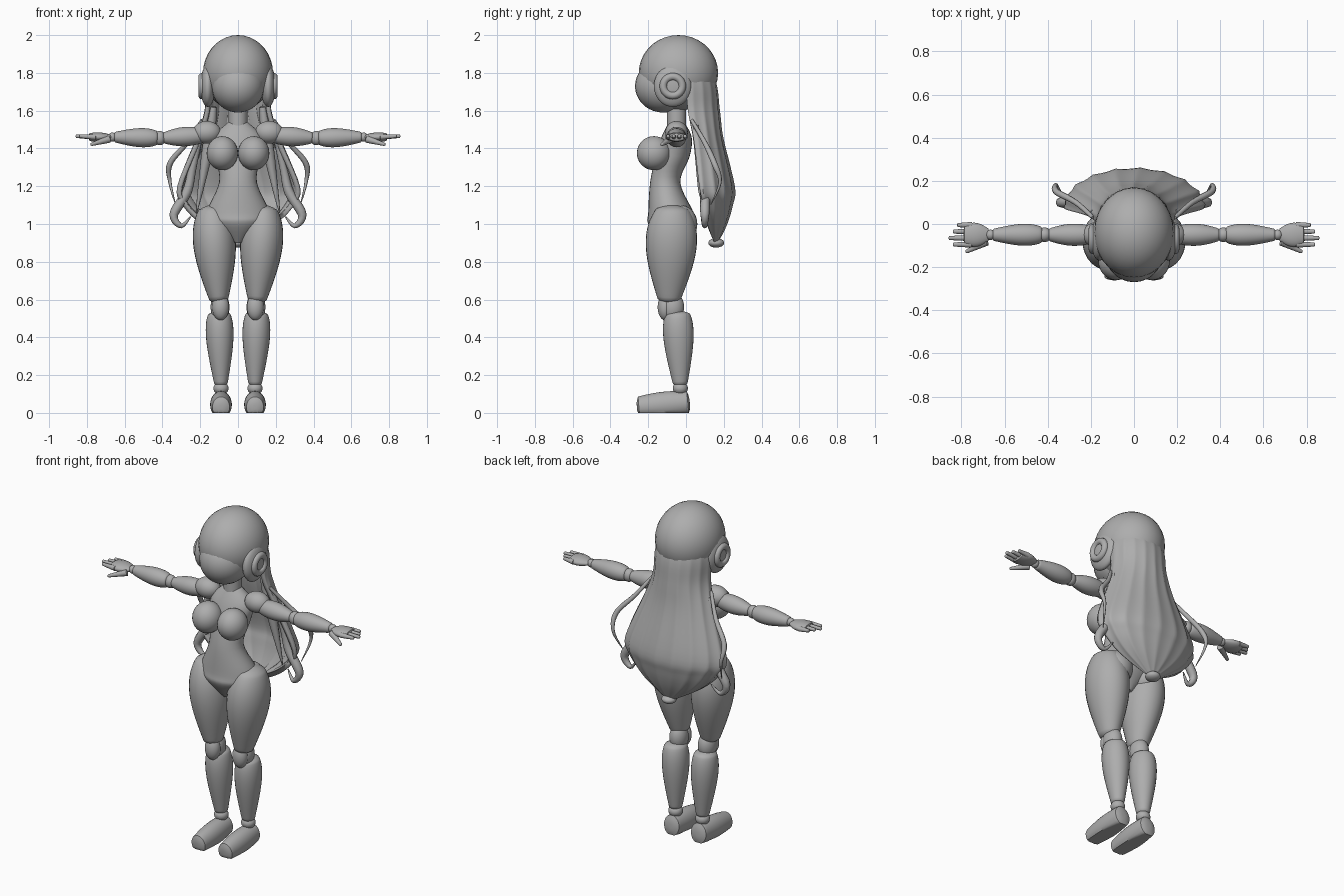
import bpy, bmesh, math
from mathutils import Vector

if "Cube" in bpy.data.objects:
    bpy.data.objects.remove(bpy.data.objects["Cube"])

shade = 0.42
grey = bpy.data.materials.new("plain grey")
grey.use_nodes = True
grey.diffuse_color = (shade, shade, shade, 1)
grey.node_tree.nodes["Principled BSDF"].inputs["Base Color"].default_value = grey.diffuse_color
made = []


def smooth_rows(rows, steps=5):
    """Catmull-Rom interpolation through rows of numbers."""
    result = []
    for i in range(len(rows) - 1):
        before, start = rows[max(i - 1, 0)], rows[i]
        end, after = rows[i + 1], rows[min(i + 2, len(rows) - 1)]
        for k in range(steps):
            t = k / steps
            result.append([
                q + t * (r - p + t * (2 * p - 5 * q + 4 * r - s + t * (3 * (q - r) + s - p))) / 2
                for p, q, r, s in zip(before, start, end, after)])
    return result + [list(rows[-1])]


def finish(name, bm):
    """Turn a bmesh into a named grey object."""
    bmesh.ops.recalc_face_normals(bm, faces=bm.faces)
    mesh = bpy.data.meshes.new(name)
    bm.to_mesh(mesh)
    bm.free()
    mesh.materials.append(grey)
    obj = bpy.data.objects.new(name, mesh)
    bpy.context.collection.objects.link(obj)
    made.append(obj)
    return obj


def skin(name, rings, closed=True):
    """Bridge rows of points into a surface, capped when the rows are closed."""
    bm = bmesh.new()
    grid = [[bm.verts.new(point) for point in ring] for ring in rings]
    count = len(grid[0])
    for lower, upper in zip(grid, grid[1:]):
        for k in range(count if closed else count - 1):
            n = (k + 1) % count
            bm.faces.new((lower[k], lower[n], upper[n], upper[k]))
    if closed:
        bm.faces.new(grid[0])
        bm.faces.new(grid[-1])
    return finish(name, bm)


def circle(segments=28):
    angles = [math.tau * k / segments for k in range(segments)]
    return [(math.cos(a), math.sin(a)) for a in angles]


def limb(name, start, end, thick, thin, bulge=0, peak=1, depth=1, side=1, floor=False):
    """Tapered round-ended limb; bulge swells it, peak shifts the swelling to the start."""
    start, end = Vector(start), Vector(end)
    along = (end - start).normalized()
    up = Vector((0, 1, 0)) if abs(along.z) > 0.7 else Vector((0, 0, 1))
    across = up.cross(along).normalized()
    up = along.cross(across)
    rings = []
    steps = 24
    for i in range(steps + 1):
        t = (1 - math.cos(math.pi * i / steps)) / 2
        radius = thick + (thin - thick) * t + bulge * math.sin(math.pi * t ** peak)
        radius *= min(1, 0.2 + 4 * math.sqrt(min(t, 1 - t)))
        ring = []
        for c, s in circle():
            p = start.lerp(end, t) + across * c * radius + up * s * radius * depth
            ring.append((p.x * side, p.y, max(p.z, 0) if floor else p.z))
        rings.append(ring)
    return skin(name, rings)


def ball(name, centre, radii, side=1):
    bm = bmesh.new()
    bmesh.ops.create_uvsphere(bm, u_segments=28, v_segments=18, radius=1)
    for v in bm.verts:
        v.co = Vector([c + r * p for c, r, p in zip(centre, radii, v.co)])
        v.co.x *= side
    return finish(name, bm)


def lock(name, points, width, side):
    """Strand of hair along a path, fading to a point."""
    data = bpy.data.curves.new(name, "CURVE")
    data.dimensions = "3D"
    data.bevel_depth = width
    data.bevel_resolution = 2
    data.use_fill_caps = True
    path = smooth_rows(points)
    spline = data.splines.new("POLY")
    spline.points.add(len(path) - 1)
    for i, (point, (x, y, z)) in enumerate(zip(spline.points, path)):
        t = i / (len(path) - 1)
        point.co = (x * side, y, z, 1)
        point.radius = min(1, 0.6 + t, 0.1 + 2 * (1 - t))
    data.materials.append(grey)
    bpy.context.collection.objects.link(bpy.data.objects.new(name, data))


# Head, face plate and neck
ball("head", centre=(0, -.04, 1.8), radii=(.185, .21, .2))
ball("face_plate", centre=(0, -.12, 1.73), radii=(.14, .15, .14))
limb("neck", start=(0, -.05, 1.48), end=(0, -.05, 1.66), thick=.05, thin=.05)

# Torso from shoulders to crotch: height, middle, half width, half depth
torso = [(1.54, -.05, .05, .04), (1.46, -.05, .13, .08), (1.36, -.07, .12, .09),
         (1.22, -.11, .1, .08), (1.06, -.08, .17, .12), (1, -.08, .15, .12), (.9, -.08, .03, .05)]
skin("torso", [[(w * c, y + d * s, z) for c, s in circle()] for z, y, w, d in smooth_rows(torso)])

for word, side in (("left", 1), ("right", -1)):
    # Ear pad with a raised rim
    ball(word + "_ear_pad", centre=(.16, -.07, 1.73), radii=(.04, .1, .11), side=side)
    bpy.ops.mesh.primitive_torus_add(
        location=(.19 * side, -.07, 1.73), rotation=(0, math.pi / 2, 0),
        major_segments=32, major_radius=.05, minor_radius=.02)
    rim = bpy.context.object
    rim.name = word + "_ear_rim"
    rim.data.materials.append(grey)
    made.append(rim)

    # Chest and seat
    ball(word + "_breast", centre=(.083, -.17, 1.375), radii=(.083, .09, .09), side=side)
    ball(word + "_buttock", centre=(.1, -.03, 1), radii=(.09, .09, .1), side=side)

    # Leg
    limb(word + "_thigh", start=(.14, -.07, 1.1), end=(.1, -.09, .58), thick=.05, thin=.045,
         bulge=.065, peak=.7, depth=1.2, side=side)
    ball(word + "_knee_joint", centre=(.095, -.07, .56), radii=(.05, .06, .08), side=side)
    ball(word + "_kneecap", centre=(.092, -.11, .56), radii=(.045, .04, .07), side=side)
    limb(word + "_shin", start=(.1, -.045, .54), end=(.09, -.03, .14), thick=.045, thin=.033,
         bulge=.032, peak=.6, depth=1.1, side=side)
    ball(word + "_ankle", centre=(.09, -.03, .13), radii=(.04, .04, .035), side=side)
    limb(word + "_foot", start=(.09, .02, .055), end=(.09, -.26, .03), thick=.05, thin=.045,
         bulge=.01, depth=1.2, side=side, floor=True)

    # Arm
    ball(word + "_shoulder", centre=(.165, -.05, 1.485), radii=(.075, .06, .06), side=side)
    limb(word + "_upper_arm", start=(.17, -.05, 1.47), end=(.4, -.05, 1.455),
         thick=.035, thin=.027, bulge=.02, side=side)
    ball(word + "_elbow", centre=(.415, -.05, 1.455), radii=(.034, .034, .038), side=side)
    limb(word + "_forearm", start=(.42, -.05, 1.455), end=(.66, -.05, 1.46),
         thick=.03, thin=.026, bulge=.022, peak=.7, side=side)
    ball(word + "_wrist", centre=(.665, -.05, 1.46), radii=(.024, .024, .024), side=side)

    # Hand
    limb(word + "_palm", start=(.67, -.05, 1.46), end=(.79, -.05, 1.46),
         thick=.025, thin=.045, bulge=.02, depth=.45, side=side)
    for i, finger in enumerate(("little", "ring", "middle", "index")):
        y = -.005 - .03 * i
        reach = .86 - .02 * abs(i - 2)
        limb(f"{word}_{finger}_finger", start=(.75, y, 1.46), end=(reach, y, 1.465),
             thick=.015, thin=.009, side=side)
    limb(word + "_thumb", start=(.68, -.08, 1.45), end=(.78, -.13, 1.42),
         thick=.02, thin=.008, side=side)

    # Loose curling locks of hair
    lock(word + "_outer_lock", [(.19, .03, 1.55), (.27, .1, 1.43), (.36, .15, 1.32),
                                (.36, .18, 1.22), (.33, .13, 1.1)], width=.015, side=side)
    lock(word + "_curled_lock", [(.19, .05, 1.52), (.24, .09, 1.3), (.27, .1, 1.17), (.34, .1, 1.05),
                                 (.3, .1, .99), (.25, .12, 1.04)], width=.026, side=side)
    lock(word + "_inner_lock", [(.13, .05, 1.62), (.16, .08, 1.4), (.22, .11, 1.06)],
         width=.03, side=side)

# Long rippled hair: height, half width, back, side edge
hair_rows = [(1.9, .12, .09, 0), (1.75, .17, .16, 0), (1.6, .18, .18, .01), (1.45, .23, .2, .04),
             (1.2, .33, .26, .07), (1.1, .3, .25, .09), (1, .2, .22, .11), (.9, .03, .17, .15)]
columns = 72
sheet = []
for z, width, back, edge in smooth_rows(hair_rows):
    row = []
    for k in range(columns + 1):
        turn = math.pi * (k / columns - 0.5)
        ripple = 1 - 0.035 * abs(math.sin(turn * 9 + z * 2)) * min(1, 4 - 2 * z)
        row.append((width * math.sin(turn) * ripple, edge + (back - edge) * math.cos(turn) * ripple, z))
    sheet.append(row)
hair = skin("long_hair", sheet, closed=False)
if hair.data.polygons[columns // 2].normal.y < 0:
    hair.data.flip_normals()
hair.modifiers.new("thickness", "SOLIDIFY").thickness = 0.025
ball("hair_tip", centre=(0, .16, .9), radii=(.042, .042, .025))

# Smooth shading with sharp edges kept
bpy.ops.object.select_all(action="DESELECT")
for obj in made:
    obj.select_set(True)
bpy.context.view_layer.objects.active = hair
bpy.ops.object.shade_smooth_by_angle(angle=math.radians(50))
